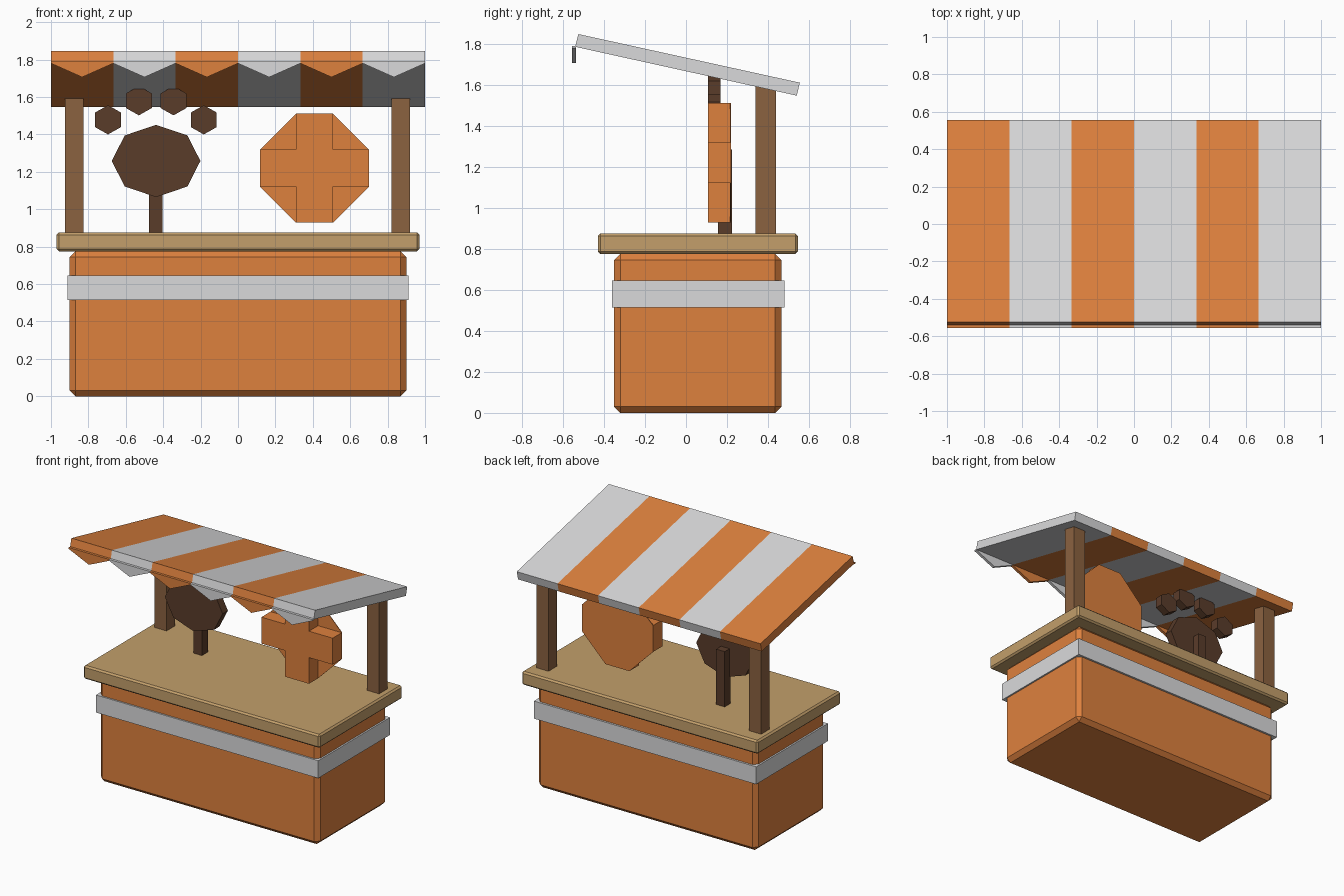
import bpy, bmesh
from math import sin, cos, pi
from mathutils import Vector

if "Cube" in bpy.data.objects:
    bpy.data.objects.remove(bpy.data.objects["Cube"])


def material(name, rgb):
    m = bpy.data.materials.new(name)
    m.use_nodes = True
    m.diffuse_color = (*rgb, 1)
    m.node_tree.nodes["Principled BSDF"].inputs["Base Color"].default_value = (*rgb, 1)
    return m


orange = material("orange", (0.73, 0.22, 0.048))
white = material("off white", (0.70, 0.70, 0.71))
counter_wood = material("light wood", (0.546, 0.347, 0.147))
post_wood = material("brown wood", (0.258, 0.122, 0.051))
dark_wood = material("dark wood", (0.102, 0.045, 0.023))


def finish(name, bm, *mats):
    bmesh.ops.recalc_face_normals(bm, faces=bm.faces)
    me = bpy.data.meshes.new(name)
    bm.to_mesh(me)
    bm.free()
    for m in mats:
        me.materials.append(m)
    ob = bpy.data.objects.new(name, me)
    bpy.context.collection.objects.link(ob)
    return ob


def extrude(points, offset):
    """Closed prism from an outline of 3D points."""
    bm = bmesh.new()
    face = bm.faces.new([bm.verts.new(p) for p in points])
    moved = bmesh.ops.extrude_face_region(bm, geom=[face], use_keep_orig=True)["geom"]
    verts = [g for g in moved if isinstance(g, bmesh.types.BMVert)]
    bmesh.ops.translate(bm, verts=verts, vec=offset)
    return bm


def plate(name, outline, y0, y1, mat):
    """Front-facing outline in x, z given a depth in y."""
    return finish(name, extrude([(x, y0, z) for x, z in outline], Vector((0, y1 - y0, 0))), mat)


def box(name, x, y, z, mat, bevel=0):
    corners = [(x[0], z[0]), (x[1], z[0]), (x[1], z[1]), (x[0], z[1])]
    ob = plate(name, corners, y[0], y[1], mat)
    if bevel:
        mod = ob.modifiers.new("chamfer", 'BEVEL')
        mod.width, mod.segments = bevel, 1
    return ob


def polygon(cx, cz, rx, rz, n):
    """Regular outline with a corner at the top."""
    return [(cx + rx * sin(2 * pi * i / n), cz + rz * cos(2 * pi * i / n)) for i in range(n)]


# Stall base, trim band and counter
box("stall_body", (-0.9, 0.9), (-0.35, 0.465), (0, 0.775), orange, 0.03)
box("trim_band", (-0.912, 0.912), (-0.362, 0.48), (0.515, 0.645), white)
box("counter", (-0.97, 0.97), (-0.43, 0.545), (0.775, 0.875), counter_wood, 0.012)

# Rear posts
for side, cx in (("right", -0.875), ("left", 0.87)):
    box(side + "_post", (cx - 0.05, cx + 0.05), (0.34, 0.44), (0.87, 1.6), post_wood)

# Sloping canopy, sliced into coloured stripes
section = [(-0.54, 1.785), (-0.525, 1.847), (0.555, 1.61), (0.54, 1.547)]
bm = extrude([(-1, y, z) for y, z in section], Vector((2, 0, 0)))
for i in range(1, 6):
    bmesh.ops.bisect_plane(bm, geom=bm.verts[:] + bm.edges[:] + bm.faces[:],
                           plane_co=(-1 + i / 3, 0, 0), plane_no=(1, 0, 0))
for f in bm.faces:
    stripe = min(5, max(0, int((f.calc_center_median().x + 1) * 3)))
    f.material_index = stripe % 2
finish("canopy", bm, orange, white)

# Pointed flags along the front edge
for i in range(6):
    l, r = -1 + i / 3, -1 + (i + 1) / 3
    flag = [(l, 1.79), (l, 1.78), ((l + r) / 2, 1.706), (r, 1.78), (r, 1.79)]
    plate(f"flag_{i + 1}", flag, -0.557, -0.536, (orange, white)[i % 2])

# Paw-shaped sign on a stem
box("paw_stem", (-0.475, -0.405), (0.155, 0.225), (0.87, 1.285), dark_wood)
plate("paw_pad", polygon(-0.438, 1.258, 0.237, 0.193, 8), 0.107, 0.168, dark_wood)
toes = [(-0.695, 1.478), (-0.53, 1.58), (-0.345, 1.58), (-0.183, 1.478)]
for i, (x, z) in enumerate(toes):
    plate(f"paw_toe_{i + 1}", polygon(x, z, 0.08, 0.078, 6), 0.107, 0.168, dark_wood)

# Cross sign with thin corner webs flush with its back
cx, cz, arm, reach = 0.409, 1.22, 0.098, 0.292
quarter = [(arm, reach), (arm, arm), (reach, arm), (reach, -arm)]
cross = []
for turn in range(4):
    pts = quarter[:3]
    for _ in range(turn):
        pts = [(z, -x) for x, z in pts]
    cross += [(cx + x, cz + z) for x, z in pts]
plate("cross_sign", cross, 0.108, 0.22, orange)
for sx in (-1, 1):
    for sz in (-1, 1):
        web = [(cx + sx * x, cz + sz * z) for x, z in quarter[:3]]
        plate("cross_corner_web", web, 0.215, 0.22, orange)
